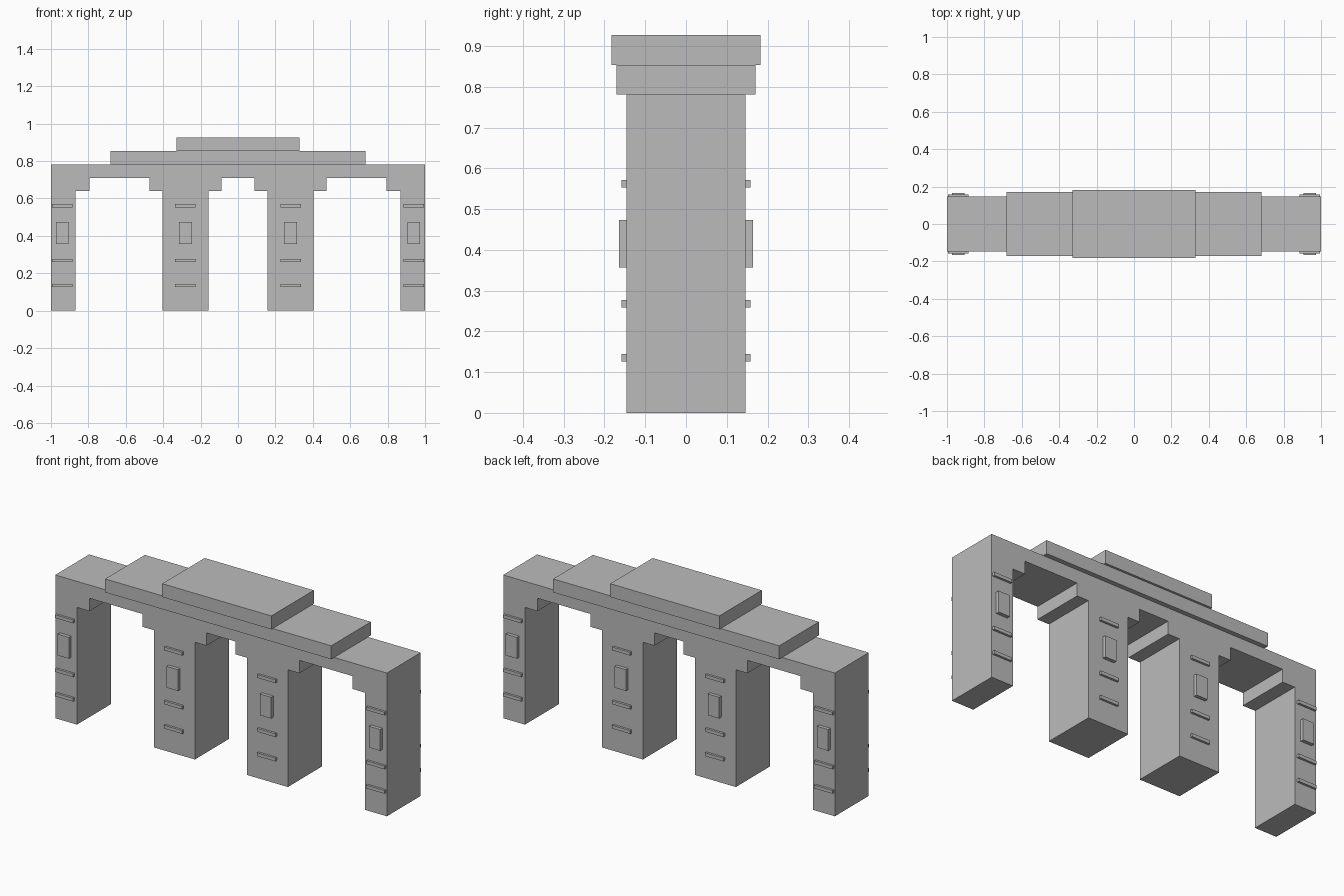
import bpy
import bmesh

cube = bpy.data.objects.get("Cube")
if cube:
    bpy.data.objects.remove(cube, do_unlink=True)

stone = bpy.data.materials.new("grey stone")
stone.use_nodes = True
stone.diffuse_color = (0.5, 0.5, 0.5, 1)
stone.node_tree.nodes["Principled BSDF"].inputs["Base Color"].default_value = (0.5, 0.5, 0.5, 1)


def add_object(name, bm):
    bmesh.ops.recalc_face_normals(bm, faces=bm.faces)
    mesh = bpy.data.meshes.new(name)
    bm.to_mesh(mesh)
    bm.free()
    mesh.materials.append(stone)
    obj = bpy.data.objects.new(name, mesh)
    bpy.context.collection.objects.link(obj)
    return obj


def box(name, x, y, z):
    """Box from (min, max) ranges on each axis."""
    bm = bmesh.new()
    bmesh.ops.create_cube(bm, size=1)
    for v in bm.verts:
        v.co = [r[0] if c < 0 else r[1] for c, r in zip(v.co, (x, y, z))]
    return add_object(name, bm)


# Arcade wall: half outline with stepped openings, mirrored and extruded
DEPTH = 0.146
LOW, HIGH, TOP = 0.639, 0.709, 0.781
half = [(0.088, HIGH), (0.088, LOW), (0.158, LOW), (0.158, 0),
        (0.403, 0), (0.403, LOW), (0.473, LOW), (0.473, HIGH),
        (0.794, HIGH), (0.794, LOW), (0.869, LOW), (0.869, 0),
        (1, 0), (1, TOP)]
outline = half + [(-x, z) for x, z in reversed(half)]
bm = bmesh.new()
face = bm.faces.new([bm.verts.new((x, -DEPTH, z)) for x, z in outline])
extruded = bmesh.ops.extrude_face_region(bm, geom=[face])["geom"]
bmesh.ops.translate(bm, vec=(0, 2 * DEPTH, 0),
                    verts=[g for g in extruded if isinstance(g, bmesh.types.BMVert)])
add_object("arcade_wall", bm)

# Stepped roof slabs
box("lower_roof_slab", (-0.682, 0.682), (-0.171, 0.171), (TOP, 0.854))
box("upper_roof_slab", (-0.329, 0.329), (-0.183, 0.183), (0.854, 0.927))

# Raised panel and three bars on the front and back of every pillar
for face_name, side in (("front", -1), ("back", 1)):
    for pillar, cx in enumerate((-0.939, -0.281, 0.281, 0.939), 1):
        def relief(part, half_width, out, z):
            y = sorted((side * DEPTH, side * out))
            box(f"{face_name}_{part}_{pillar}", (cx - half_width, cx + half_width), y, z)
        relief("panel", 0.034, 0.165, (0.357, 0.473))
        for label, z in (("low", 0.135), ("middle", 0.268), ("high", 0.562)):
            relief(label + "_bar", 0.055, 0.158, (z - 0.009, z + 0.009))
